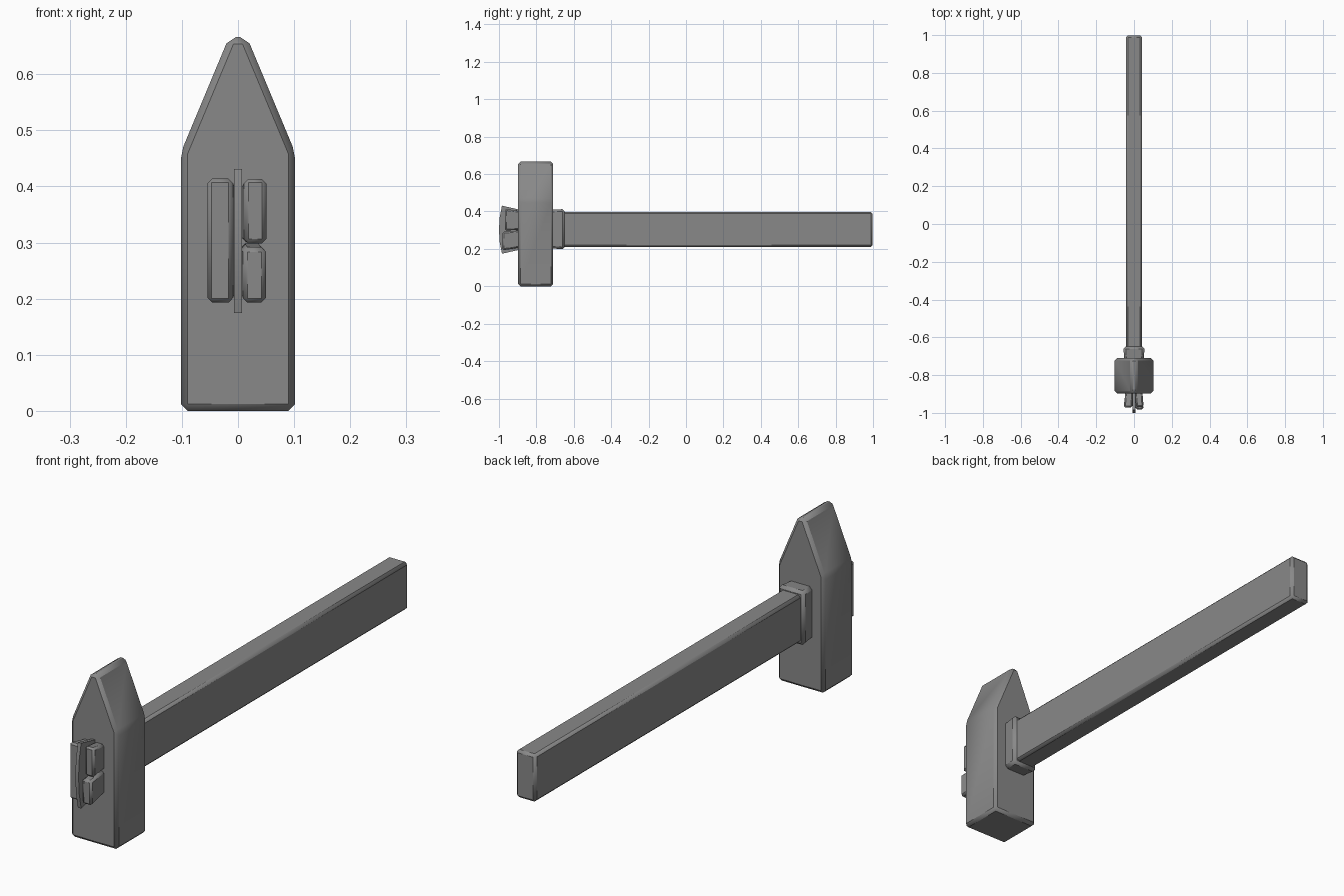
import bpy
import bmesh
import math

cube = bpy.data.objects.get("Cube")
if cube:
    bpy.data.objects.remove(cube, do_unlink=True)

grey = bpy.data.materials.new("plain grey")
grey.use_nodes = True
colour = (0.25, 0.25, 0.25, 1)
grey.diffuse_color = colour
grey.node_tree.nodes["Principled BSDF"].inputs["Base Color"].default_value = colour


def loft(name, front, back, bevel=0, segments=1):
    """Join two matching outlines of (x, y, z) points into a closed solid."""
    bm = bmesh.new()
    a = [bm.verts.new(p) for p in front]
    b = [bm.verts.new(p) for p in back]
    bm.faces.new(a)
    bm.faces.new(b[::-1])
    n = len(a)
    for i in range(n):
        j = (i + 1) % n
        bm.faces.new((a[i], b[i], b[j], a[j]))
    bmesh.ops.recalc_face_normals(bm, faces=bm.faces)
    mesh = bpy.data.meshes.new(name)
    bm.to_mesh(mesh)
    bm.free()
    mesh.materials.append(grey)
    obj = bpy.data.objects.new(name, mesh)
    bpy.context.collection.objects.link(obj)
    if bevel:
        mod = obj.modifiers.new("rounded edges", 'BEVEL')
        mod.width = bevel
        mod.segments = segments
        mod.limit_method = 'NONE'
    return obj


def smooth(obj, degrees):
    bpy.ops.object.select_all(action='DESELECT')
    obj.select_set(True)
    bpy.context.view_layer.objects.active = obj
    bpy.ops.object.shade_smooth_by_angle(angle=math.radians(degrees))


def rect(x0, x1, y, z0, z1):
    return [(x0, y, z0), (x1, y, z0), (x1, y, z1), (x0, y, z1)]


# Hammer head: square face below, wedge-shaped peen on top
half = [(0.102, 0), (0.102, 0.46), (0.016, 0.666)]
outline = half + [(-x, z) for x, z in reversed(half)]
head = loft("head", [(x, -0.897, z) for x, z in outline],
            [(x, -0.71, z) for x, z in outline], 0.012)

# Handle and the swollen collar behind the head
handle = loft("handle", rect(-0.043, 0.043, -0.86, 0.21, 0.398),
              rect(-0.043, 0.043, 0.998, 0.21, 0.398), 0.01)
collar = loft("collar", rect(-0.05, 0.05, -0.73, 0.203, 0.408),
              rect(-0.057, 0.057, -0.649, 0.198, 0.413), 0.012)

# Split handle end, spread apart by the wedge
prongs = [
    loft("split_end_right", rect(-0.055, -0.009, -0.972, 0.192, 0.415),
         rect(-0.043, -0.003, -0.87, 0.21, 0.398), 0.008),
    loft("split_end_left_upper", rect(0.011, 0.051, -0.968, 0.298, 0.415),
         rect(0.003, 0.043, -0.87, 0.303, 0.398), 0.008),
    loft("split_end_left_lower", rect(0.009, 0.05, -0.982, 0.192, 0.291),
         rect(0.003, 0.043, -0.87, 0.21, 0.3), 0.008),
]
for part in [head, handle, collar] + prongs:
    smooth(part, 60)

# Thin flared wedge with a bowed striking edge
side = [(-0.87, 0.405), (-0.984, 0.431), (-0.996, 0.37), (-1.0, 0.303),
        (-0.996, 0.236), (-0.984, 0.174), (-0.87, 0.2)]
wedge = loft("wedge", [(-0.007, y, z) for y, z in side],
             [(0.007, y, z) for y, z in side])
smooth(wedge, 30)
